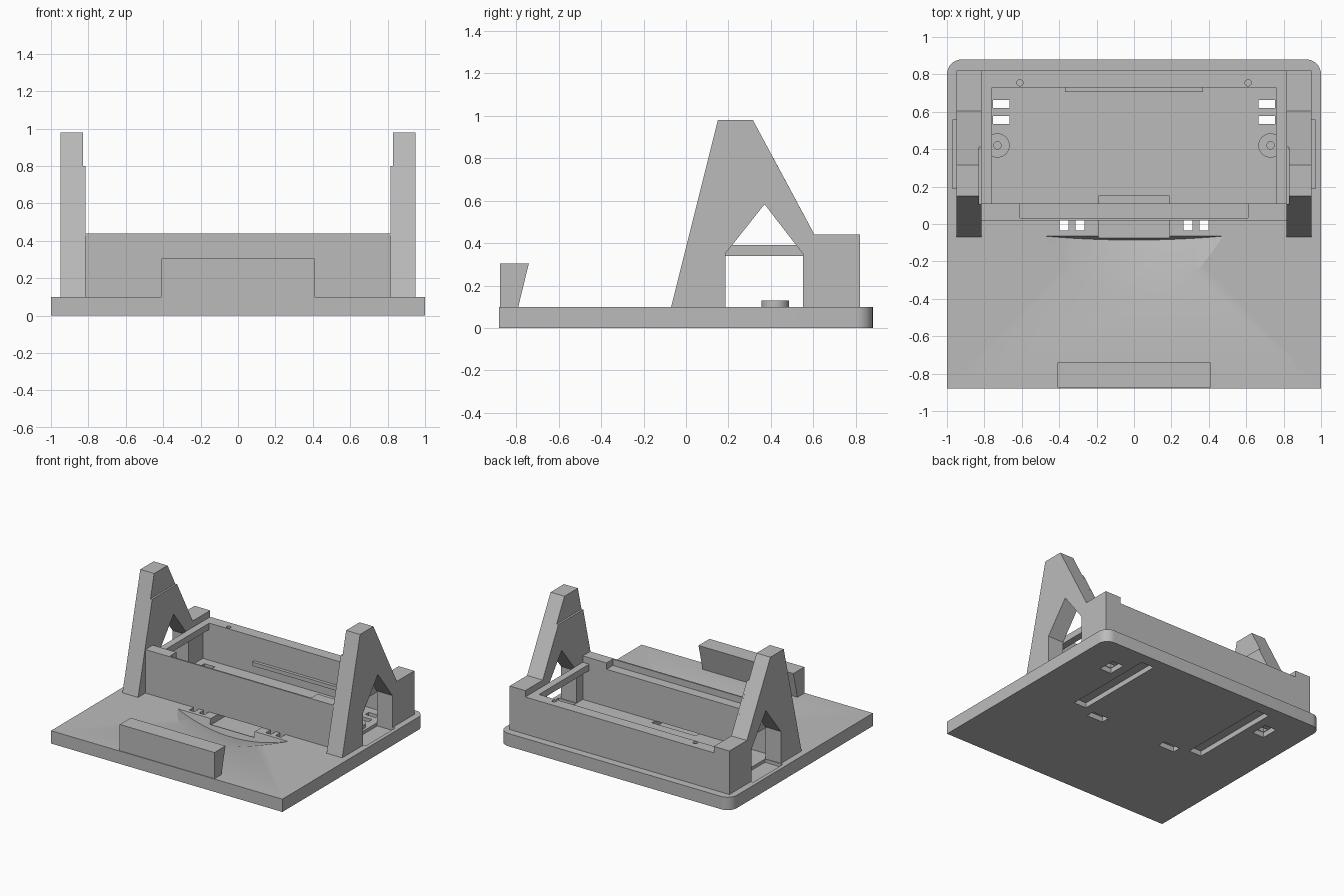
import bpy, bmesh, math
from mathutils import Vector

if "Cube" in bpy.data.objects:
    bpy.data.objects.remove(bpy.data.objects["Cube"])

grey = bpy.data.materials.new("light_grey")
grey.diffuse_color = (0.5, 0.5, 0.5, 1)
grey.use_nodes = True
grey.node_tree.nodes["Principled BSDF"].inputs["Base Color"].default_value = grey.diffuse_color


def finish(name, bm):
    bmesh.ops.recalc_face_normals(bm, faces=bm.faces)
    mesh = bpy.data.meshes.new(name)
    bm.to_mesh(mesh)
    bm.free()
    mesh.materials.append(grey)
    ob = bpy.data.objects.new(name, mesh)
    bpy.context.collection.objects.link(ob)
    return ob


def prism(name, pts, start, step):
    """Extrude a closed polygon; pts are 3D points offset by start."""
    bm = bmesh.new()
    face = bm.faces.new([bm.verts.new(Vector(p) + Vector(start)) for p in pts])
    out = bmesh.ops.extrude_face_region(bm, geom=[face])
    bmesh.ops.translate(bm, vec=step, verts=[v for v in out["geom"] if isinstance(v, bmesh.types.BMVert)])
    return finish(name, bm)


def box(name, x0, x1, y0, y1, z0, z1):
    x0, x1 = sorted((x0, x1))
    return prism(name, [(x0, y0, z0), (x1, y0, z0), (x1, y1, z0), (x0, y1, z0)], (0, 0, 0), (0, 0, z1 - z0))


def side_prism(name, yz, x0, x1):
    return prism(name, [(0, y, z) for y, z in yz], (x0, 0, 0), (x1 - x0, 0, 0))


def disc(name, x, y, r, z0, z1, n=32):
    ring = [(x + r * math.cos(2 * math.pi * i / n), y + r * math.sin(2 * math.pi * i / n), z0) for i in range(n)]
    return prism(name, ring, (0, 0, 0), (0, 0, z1 - z0))


def cut(ob, cutter):
    mod = ob.modifiers.new("cut", "BOOLEAN")
    mod.operation, mod.solver, mod.object = "DIFFERENCE", "EXACT", cutter
    bpy.context.view_layer.objects.active = ob
    bpy.ops.object.modifier_apply(modifier=mod.name)
    bpy.data.objects.remove(cutter)


def smooth(ob):
    bpy.ops.object.select_all(action="DESELECT")
    ob.select_set(True)
    bpy.context.view_layer.objects.active = ob
    bpy.ops.object.shade_smooth_by_angle(angle=math.radians(20))


# Base plate with rounded back corners
R = 0.08
outline = [(-1, -0.88, 0), (1, -0.88, 0)]
for cx, a0 in ((1 - R, 0), (R - 1, 90)):
    for i in range(9):
        a = math.radians(a0 + i * 90 / 8)
        outline.append((cx + R * math.cos(a), 0.88 - R + R * math.sin(a), 0))
base = prism("base_plate", outline, (0, 0, 0), (0, 0, 0.1))

# Leaning shallow round scoop in front of the box
axis = Vector((0, -0.97, 0.243)).normalized()
up = Vector((0, 0.243, 0.97)).normalized()
radius, n = 1.34, 192
low = Vector((0, -0.086, 0.015))
ring = [low + up * radius + radius * (Vector((1, 0, 0)) * math.cos(t) + up * math.sin(t))
        for t in (2 * math.pi * (i + 0.5) / n for i in range(n))]
cut(base, prism("scoop_cutter", ring, (0, 0, 0), axis * 0.9))

# Cable channel passing under the front wall
cut(base, box("channel_cutter", -0.19, 0.19, -0.075, 0.15, 0.05, 0.2))

for s in (-1, 1):
    # Shallow pocket in the side opening
    cut(base, box("pocket_cutter", s * 0.815, s * 0.97, 0.19, 0.555, 0.075, 0.2))
    # Pairs of tie slots with a shared rebate underneath
    for y in (0.535, 0.62):
        cut(base, box("slot_cutter", s * 0.665, s * 0.755, y, y + 0.043, -0.1, 0.2))
    cut(base, box("rebate_cutter", s * 0.66, s * 0.76, 0.53, 0.668, -0.1, 0.04))
    for x in (0.265, 0.35):
        cut(base, box("slot_cutter", s * x, s * (x + 0.047), -0.035, 0.02, -0.1, 0.2))
    cut(base, box("rebate_cutter", s * 0.26, s * 0.402, -0.04, 0.025, -0.1, 0.04))
    # Long groove under the base
    cut(base, box("groove_cutter", s * 0.48, s * 0.59, 0.04, 0.79, -0.1, 0.04))
smooth(base)

# Front stop with a sloping inner face
side_prism("front_stop", [(-0.875, 0.1), (-0.79, 0.1), (-0.74, 0.305), (-0.875, 0.305)], -0.41, 0.41)

# Side frames: leaning leg, peak and rear post around an open arch
arch = [(0.82, 0.44), (0.82, 0.1), (0.55, 0.1), (0.55, 0.35), (0.37, 0.583), (0.185, 0.35), (0.185, 0.1)]
frame = [(-0.07, 0.1), (0.15, 0.98), (0.315, 0.98), (0.605, 0.44)] + arch
lining = [(-0.07, 0.1), (0.105, 0.8), (0.412, 0.8), (0.605, 0.44)] + arch
for s, side in ((-1, "left"), (1, "right")):
    side_prism(side + "_frame", frame, s * 0.83, s * 0.95)
    side_prism(side + "_frame_lining", lining, s * 0.815, s * 0.83)
    # Rail across the opening
    box(side + "_rail", s * 0.76, s * 0.815, 0.11, 0.73, 0.34, 0.39)
    # Floor peg with a screw hole
    peg = disc(side + "_peg", s * 0.73, 0.42, 0.065, 0.1, 0.13)
    cut(peg, disc("peg_cutter", s * 0.73, 0.42, 0.02, 0.105, 0.2, 16))
    smooth(peg)

# Front wall, with a lowered ledge behind its face
front = box("front_wall", -0.815, 0.815, 0.02, 0.11, 0.1, 0.44)
cut(front, box("ledge_cutter", -0.61, 0.61, 0.032, 0.2, 0.39, 0.6))

# Back wall with two screw holes and an inner lip
back = box("back_wall", -0.815, 0.815, 0.73, 0.82, 0.1, 0.39)
for s in (-1, 1):
    cut(back, disc("hole_cutter", s * 0.61, 0.755, 0.017, 0.25, 0.5, 16))
box("back_lip", -0.37, 0.37, 0.705, 0.73, 0.17, 0.2)
